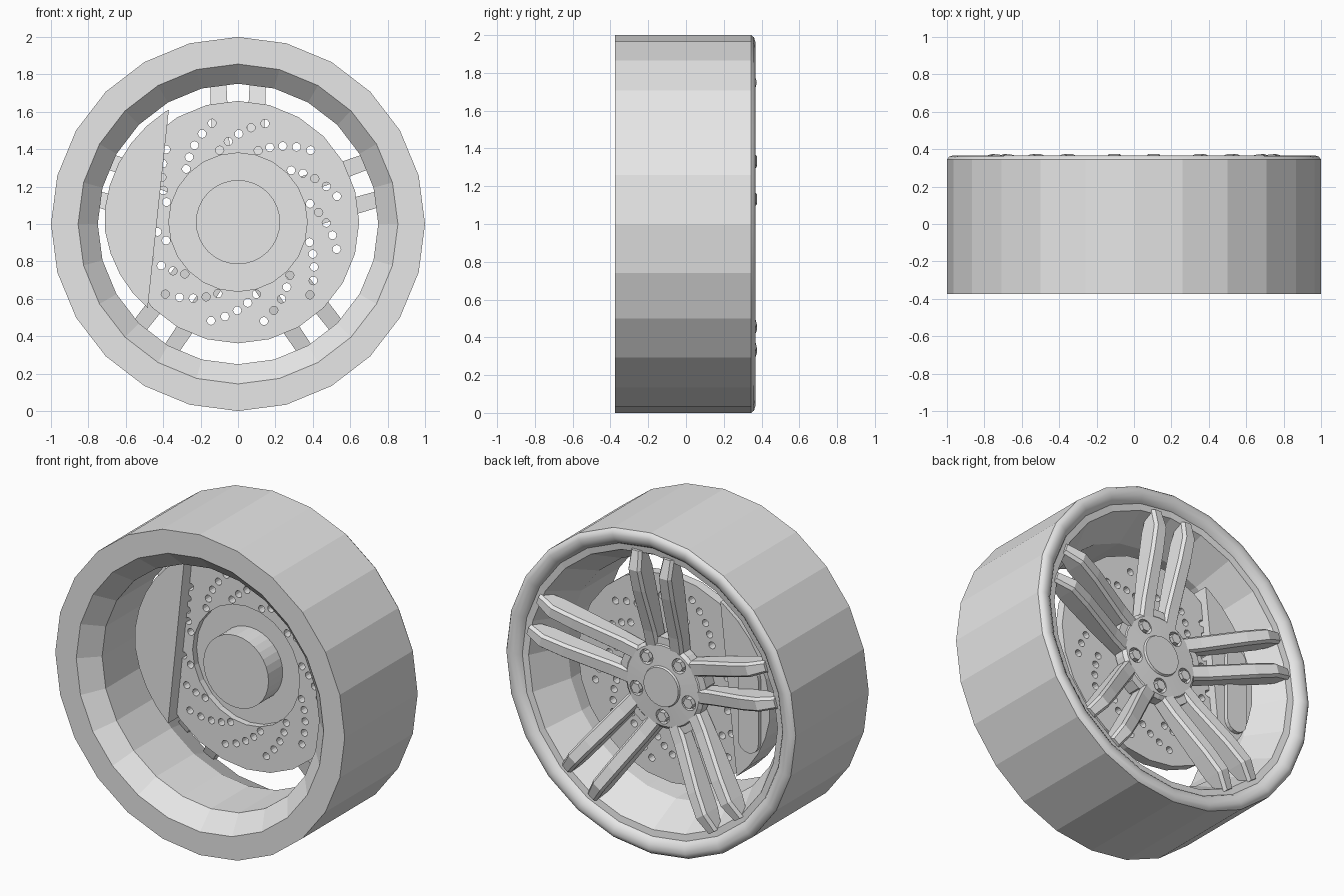
import bpy, bmesh, math
from mathutils import Matrix, Vector

cube = bpy.data.objects.get("Cube")
if cube:
    bpy.data.objects.remove(cube, do_unlink=True)

grey = bpy.data.materials.new("plain_grey")
grey.use_nodes = True
grey.diffuse_color = (0.8, 0.8, 0.8, 1)
grey.node_tree.nodes["Principled BSDF"].inputs["Base Color"].default_value = (0.8, 0.8, 0.8, 1)

AXLE = Vector((0, 0, 1))
BRAKE = Vector((0, 0, 1.01))


def finish(name, bm, loc=AXLE):
    bmesh.ops.recalc_face_normals(bm, faces=bm.faces)
    mesh = bpy.data.meshes.new(name)
    bm.to_mesh(mesh)
    bm.free()
    mesh.materials.append(grey)
    obj = bpy.data.objects.new(name, mesh)
    obj.location = loc
    bpy.context.collection.objects.link(obj)
    return obj


def lathe(name, profile, sides, loc=AXLE, smooth=()):
    """Turn a closed (radius, y) loop about the y axis; smooth lists rounded spans."""
    bm = bmesh.new()
    rings = []
    for r, y in profile:
        if r == 0:
            rings.append([bm.verts.new((0, y, 0))] * sides)
        else:
            angles = [math.tau * i / sides for i in range(sides)]
            rings.append([bm.verts.new((r * math.sin(a), y, r * math.cos(a))) for a in angles])
    for k in range(len(rings)):
        a, b = rings[k], rings[(k + 1) % len(rings)]
        for i in range(sides):
            j = (i + 1) % sides
            corners = list(dict.fromkeys((a[i], a[j], b[j], b[i])))
            if len(corners) > 2:
                bm.faces.new(corners).smooth = k in smooth
    return finish(name, bm, loc)


def add_prism(bm, outline, y0, y1):
    """Extrude an (x, z) outline along y."""
    low = [bm.verts.new((x, y0, z)) for x, z in outline]
    high = [bm.verts.new((x, y1, z)) for x, z in outline]
    bm.faces.new(low)
    bm.faces.new(high)
    for i in range(len(low)):
        j = (i + 1) % len(low)
        bm.faces.new((low[i], low[j], high[j], high[i]))


def circle(x, z, r, sides):
    return [(x + r * math.cos(math.tau * i / sides), z + r * math.sin(math.tau * i / sides))
            for i in range(sides)]


def polar(r, degrees):
    a = math.radians(degrees)
    return r * math.cos(a), r * math.sin(a)


def cut(obj, cutter):
    cutter.hide_render = True
    cutter.hide_viewport = True
    mod = obj.modifiers.new("holes", "BOOLEAN")
    mod.object = cutter
    mod.operation = "DIFFERENCE"
    mod.solver = "EXACT"


# Rim: faceted tread, rounded outer lip, stepped and tapered barrel
lathe("rim", [(1, -0.375), (1, 0.345), (0.988, 0.36), (0.965, 0.367), (0.935, 0.362),
              (0.91, 0.345), (0.9, 0.33), (0.86, 0.325), (0.75, 0.1),
              (0.75, -0.27), (0.855, -0.375)], 24, smooth=range(1, 6))

# Hub with centre cap
hub = lathe("hub", [(0, 0.13), (0.25, 0.13), (0.27, 0.15), (0.27, 0.21), (0.25, 0.228),
                    (0.125, 0.235), (0.12, 0.248), (0, 0.248)], 30)

# Five bolts in round sockets, between the spoke pairs
sockets = bmesh.new()
bolts = bmesh.new()
for k in range(5):
    x, z = polar(0.19, 54 + 72 * k)
    add_prism(sockets, circle(x, z, 0.046, 16), 0.195, 0.3)
    add_prism(bolts, circle(x, z, 0.033, 6), 0.18, 0.24)
cut(hub, finish("socket_cutter", sockets))
finish("wheel_bolts", bolts)

# Spoke pair: stations of radius, sideways offset, half width, top y, bottom y
stations = [(0.22, 0.083, 0.047, 0.225, 0.14), (0.33, 0.088, 0.047, 0.252, 0.16),
            (0.47, 0.094, 0.046, 0.297, 0.185), (0.61, 0.1, 0.045, 0.342, 0.215),
            (0.75, 0.105, 0.043, 0.375, 0.245), (0.862, 0.11, 0.036, 0.345, 0.285)]
bm = bmesh.new()
for side in (-1, 1):
    rows = []
    for r, off, half, top, bottom in stations:
        section = [(-half, bottom), (-half, top - 0.02), (-half + 0.014, top),
                   (half - 0.014, top), (half, top - 0.02), (half, bottom)]
        rows.append([bm.verts.new((side * (off + x), y, r)) for x, y in section])
    for a, b in zip(rows, rows[1:]):
        for i in range(len(a)):
            j = (i + 1) % len(a)
            bm.faces.new((a[i], a[j], b[j], b[i]))
    bm.faces.new(rows[0])
    bm.faces.new(rows[-1])
# Web joining the two spokes near the hub
add_prism(bm, [(-0.06, 0.2), (0.06, 0.2), (0.06, 0.27), (0.03, 0.3), (-0.03, 0.3), (-0.06, 0.27)],
          0.14, 0.222)
first = finish("spoke_pair_1", bm)
for k in range(1, 5):
    pair = bpy.data.objects.new(f"spoke_pair_{k + 1}", first.data)
    pair.matrix_world = Matrix.Translation(AXLE) @ Matrix.Rotation(math.tau * k / 5, 4, "Y")
    bpy.context.collection.objects.link(pair)

# Brake disc with recessed hat and twelve swept arms of drilled holes
disc = lathe("brake_disc", [(0, 0.12), (0.37, 0.12), (0.37, 0.08), (0.648, 0.08),
                            (0.648, 0.14), (0, 0.14)], 24, BRAKE)
drills = bmesh.new()
for arm in range(12):
    for step in range(5):
        x, z = polar(0.547 - 0.0375 * step, 104.7 + 30 * arm + 7.4 * step)
        add_prism(drills, circle(x, z, 0.022, 12), 0, 0.3)
cut(disc, finish("drill_cutter", drills, BRAKE))

# Axle stub
lathe("axle_stub", [(0, -0.02), (0.225, -0.02), (0.225, 0.13), (0, 0.13)], 32, BRAKE)

# Brake caliper: circle segment straddling the disc, with a rounded rear housing
bm = bmesh.new()
outline = [(-0.37, 0.61)]
for deg in range(123, 224, 10):
    outline.append(polar(0.716 - 0.0013 * max(0, deg - 180), deg))
add_prism(bm, outline, 0, 0.19)
finish("brake_caliper", bm)
bm = bmesh.new()
housing = []
for i in range(9):
    x, z = polar(0.07, 180 * i / 8)
    housing.append((x - 0.58, z + 0.2))
housing += [(-1.16 - x, -z) for x, z in housing]
add_prism(bm, housing, 0.15, 0.215)
finish("caliper_housing", bm)
